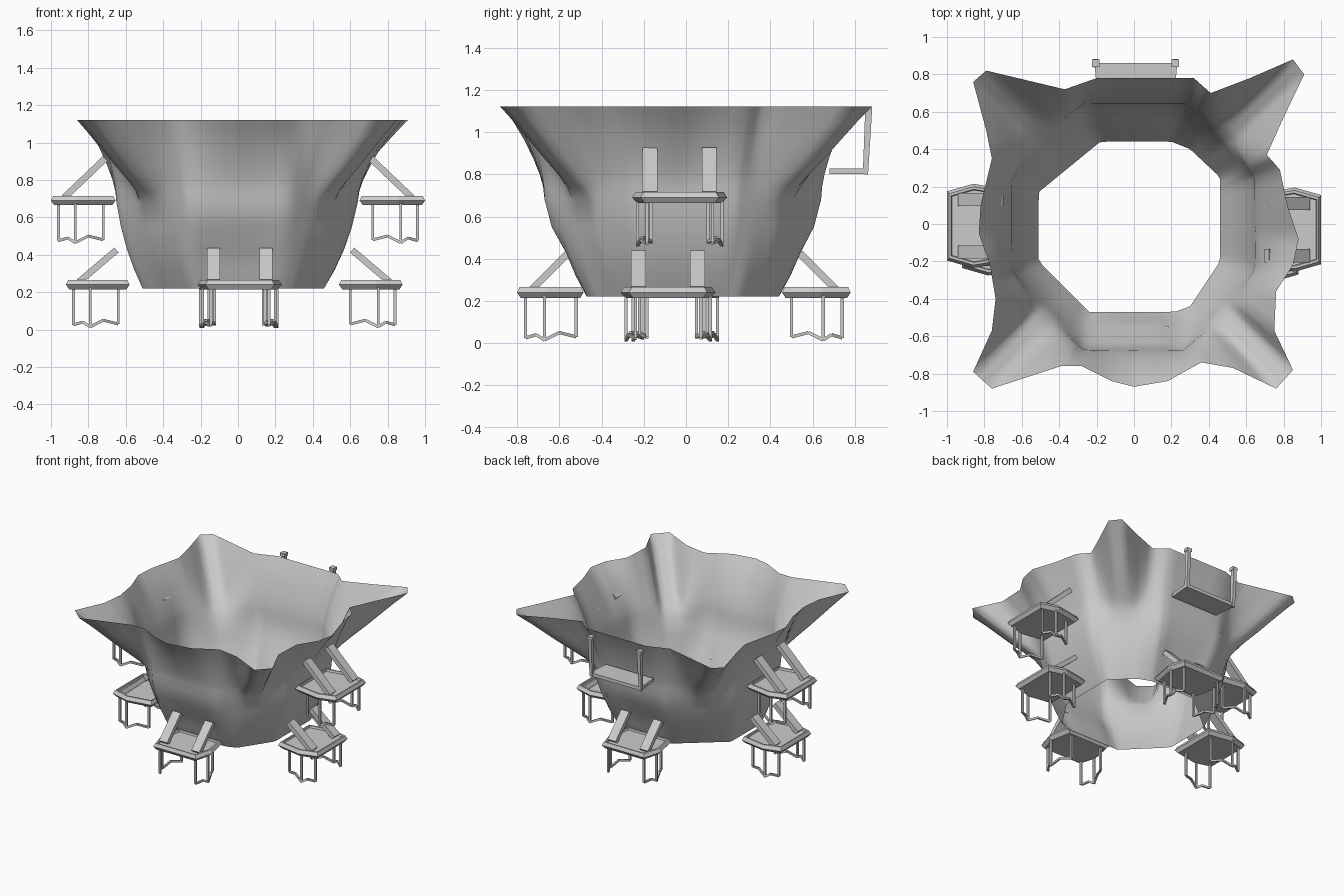
import bpy, bmesh, math
from mathutils import Vector

if "Cube" in bpy.data.objects:
    bpy.data.objects.remove(bpy.data.objects["Cube"])


def make(name, bm, smooth=False):
    me = bpy.data.meshes.new(name)
    bm.to_mesh(me)
    bm.free()
    ob = bpy.data.objects.new(name, me)
    bpy.context.collection.objects.link(ob)
    if smooth:
        for p in me.polygons:
            p.use_smooth = True
    return ob


def loft(bm, loops):
    rings = [[bm.verts.new(p) for p in loop] for loop in loops]
    n = len(rings[0])
    for a, b in zip(rings, rings[1:]):
        for i in range(n):
            j = (i + 1) % n
            bm.faces.new((a[i], a[j], b[j], b[i]))
    return rings


def bar(bm, a, b, side, w, t, taper=1.0):
    # rectangular bar from a to b, w wide along side, t thick
    a, b, side = Vector(a), Vector(b), Vector(side).normalized()
    up = (b - a).cross(side).normalized()
    loops = []
    for p, k in ((a, 1), (b, taper)):
        loops.append([p + side * (w / 2 * k * u) + up * (t / 2 * k * v)
                      for u, v in ((-1, -1), (1, -1), (1, 1), (-1, 1))])
    r = loft(bm, loops)
    bm.faces.new(r[0][::-1])
    bm.faces.new(r[1])


def ray_radius(poly, ang):
    # distance from the centre to a convex polygon along an angle
    d = Vector((math.cos(ang), math.sin(ang)))
    for p, q in zip(poly, poly[1:] + poly[:1]):
        e = Vector(q) - Vector(p)
        den = d.x * e.y - d.y * e.x
        if abs(den) < 1e-9:
            continue
        r = (p[0] * e.y - p[1] * e.x) / den
        s = (p[0] * d.y - p[1] * d.x) / den
        if r > 0 and -1e-6 <= s <= 1 + 1e-6:
            return r
    return 0.5


# Bowl: octagonal foot, rounder waist, rim with four flared horns
rim = [(.82, .1), (.78, .29), (.71, .37), (.80, .57), (.91, .80), (.85, .88), (.62, .78),
       (.41, .70), (.32, .78), (.06, .78), (-.2, .78), (-.37, .72), (-.58, .77),
       (-.79, .82), (-.86, .76), (-.79, .5), (-.76, .35), (-.82, .1), (-.83, -.05),
       (-.77, -.22), (-.74, -.4), (-.76, -.57), (-.86, -.79), (-.76, -.88), (-.39, -.76),
       (-.28, -.76), (-.12, -.84), (0, -.87), (.18, -.84), (.36, -.74), (.53, -.77),
       (.76, -.88), (.85, -.78), (.75, -.57), (.76, -.36), (.85, -.22), (.88, -.08)]
foot = [(.46, -.2), (.46, .25), (.30, .40), (.2, .44), (-.18, .44), (-.51, .17),
        (-.51, -.2), (-.24, -.47), (.22, -.47), (.30, -.44)]
waist = [(.64, -.24), (.64, .24), (.5, .45), (.27, .64), (-.27, .64), (-.5, .45),
         (-.65, .24), (-.65, -.24), (-.5, -.45), (-.27, -.67), (.27, -.67), (.5, -.45)]
# each level: height, blend foot to waist, blend waist to rim
levels = [(.22, 0, 0), (.32, .32, 0), (.43, .6, 0), (.55, .83, 0), (.68, 1, 0), (.74, 1, .12),
          (.80, 1, .26), (.88, 1, .45), (.97, 1, .65), (1.05, 1, .83), (1.12, 1, 1)]
outline = [(p[0] + (q[0] - p[0]) * k / 3, p[1] + (q[1] - p[1]) * k / 3)
           for p, q in zip(rim, rim[1:] + rim[:1]) for k in range(3)]
loops = []
for z, body, flare in levels:
    loop = []
    for x, y in outline:
        a = math.atan2(y, x)
        r0, r1, r2 = ray_radius(foot, a), ray_radius(waist, a), math.hypot(x, y)
        # front and back are pressed in low down; walls between the horns curl out late
        dent = min(1, max(0, 2 - abs(x) / .2)) if z < .5 else 0
        horn = min(1, max(0, (r2 - .87) / .2))
        r = r0 + (r1 - r0) * body * (1 - .35 * dent)
        r += (r2 - r) * flare ** (1.6 - .6 * horn)
        loop.append((r * math.cos(a), r * math.sin(a), z))
    loops.append(loop)
bm = bmesh.new()
loft(bm, loops)
make("bowl", bm, True)


def platform(tag, angle, inner, lat, z, length=.34, rise=.17, run=.2):
    out = Vector((math.cos(angle), math.sin(angle), 0))
    side = Vector((-out.y, out.x, 0))

    def P(d, l, h):
        return out * (inner + d) + side * (lat + l) + Vector((0, 0, z + h))

    # tray with bevelled edge and sunken deck
    shape = [(0, -.19), (length - .14, -.225), (length, -.185),
             (length, .185), (length - .14, .225), (0, .19)]
    c = length / 2
    bm = bmesh.new()
    r = loft(bm, [[P(c + (d - c) * k, l * k, h) for d, l in shape]
                  for k, h in ((.9, 0), (1, .025), (.93, .05), (.87, .05), (.85, .035))])
    bm.faces.new(r[0][::-1])
    bm.faces.new(r[-1])
    make(tag + "_platform", bm)

    # pair of sloping planks
    bm = bmesh.new()
    for l in (-.14, .14):
        bar(bm, P(length - .07, l, .04), P(length - .07 - run, l, .04 + rise), side, .07, .035)
    make(tag + "_planks", bm)

    # hanging leg frames: posts joined by zigzag bars
    bm = bmesh.new()
    for s in (-1, 1):
        pts = [(length - .04, 0, -.19), (length - .09, .03, -.175), (length - .13, .045, -.20),
               (length - .20, .02, -.165), (length - .28, -.02, -.185)]
        pts = [(d, s * (.155 + o), h) for d, o, h in pts]
        for d, l, h in pts[::2]:
            bar(bm, P(d, l, .01), P(d, l, h), side, .015, .015)
        for a, b in zip(pts, pts[1:]):
            bar(bm, P(*a), P(*b), side, .014, .015)
    make(tag + "_legs", bm)


q = math.pi / 2
platform("front_lower", -q, .485, .01, .215, .315, run=.17)
platform("back_lower", q, .455, 0, .215, .325, run=.17)
platform("right_lower", 0, .54, -.085, .215)
platform("left_lower", 2 * q, .58, .05, .215)
platform("right_upper", 0, .65, -.03, .665, .35, .21, .22)
platform("left_upper", 2 * q, .655, .01, .665, .345, .21, .22)

# Back shelf hung from the rim by two hooked posts
bm = bmesh.new()
bar(bm, (.01, .68, .815), (.01, .86, .815), (1, 0, 0), .41, .025, 1.08)
make("back_shelf", bm)
bm = bmesh.new()
for x in (-.205, .22):
    bar(bm, (x, .85, .80), (x, .865, 1.10), (1, 0, 0), .022, .025, 1.3)
    bar(bm, (x, .88, 1.105), (x, .84, 1.105), (1, 0, 0), .04, .025)
make("back_shelf_hangers", bm)
